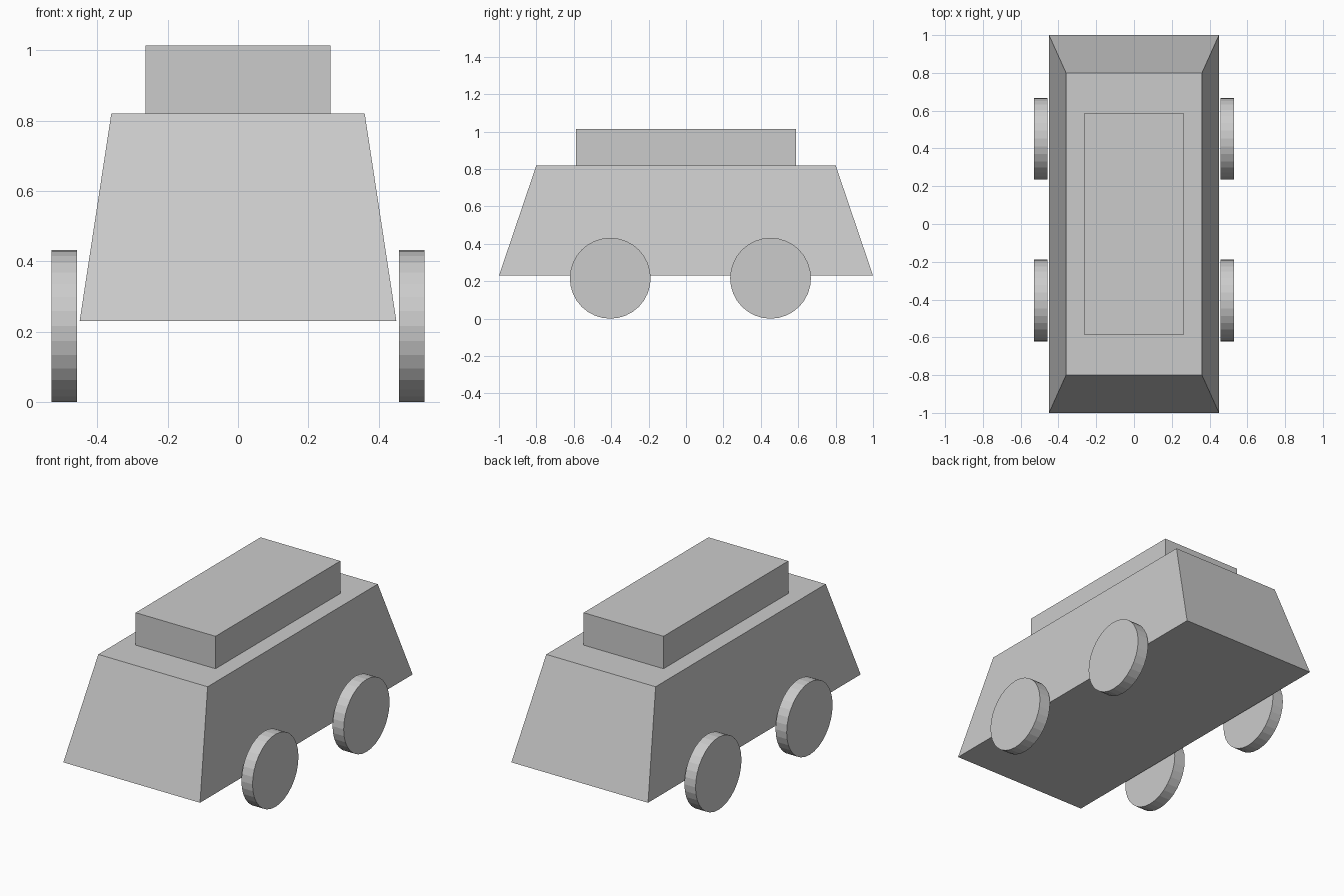
import bpy
import bmesh
import math

cube = bpy.data.objects.get("Cube")
if cube:
    bpy.data.objects.remove(cube, do_unlink=True)

# Single plain grey for every part
grey = bpy.data.materials.new("light_grey")
grey.use_nodes = True
colour = (0.6, 0.6, 0.6, 1)
grey.diffuse_color = colour
grey.node_tree.nodes["Principled BSDF"].inputs["Base Color"].default_value = colour


def add_object(name, bm):
    bmesh.ops.recalc_face_normals(bm, faces=bm.faces)
    mesh = bpy.data.meshes.new(name)
    bm.to_mesh(mesh)
    bm.free()
    mesh.materials.append(grey)
    obj = bpy.data.objects.new(name, mesh)
    bpy.context.collection.objects.link(obj)
    return obj


def tapered_box(name, bottom, top, z0, z1):
    """Box with half sizes (x, y) at its bottom and top."""
    bm = bmesh.new()
    bmesh.ops.create_cube(bm, size=2)
    for v in bm.verts:
        half, z = (top, z1) if v.co.z > 0 else (bottom, z0)
        v.co = (v.co.x * half[0], v.co.y * half[1], z)
    return add_object(name, bm)


def wheel(name, x, y, radius=0.216, width=0.073):
    bm = bmesh.new()
    bmesh.ops.create_cone(bm, cap_ends=True, segments=32, radius1=radius,
                          radius2=radius, depth=width)
    obj = add_object(name, bm)
    obj.rotation_euler.y = math.pi / 2
    obj.location = (x, y, radius)
    return obj


# Body and roof block
tapered_box("body", (0.45, 1.0), (0.36, 0.80), 0.23, 0.82)
tapered_box("roof_block", (0.263, 0.587), (0.263, 0.587), 0.82, 1.013)

# Four wheels
for end, y in (("front", -0.405), ("back", 0.452)):
    for side, sign in (("left", 1), ("right", -1)):
        wheel(f"{end}_{side}_wheel", sign * 0.494, y)
